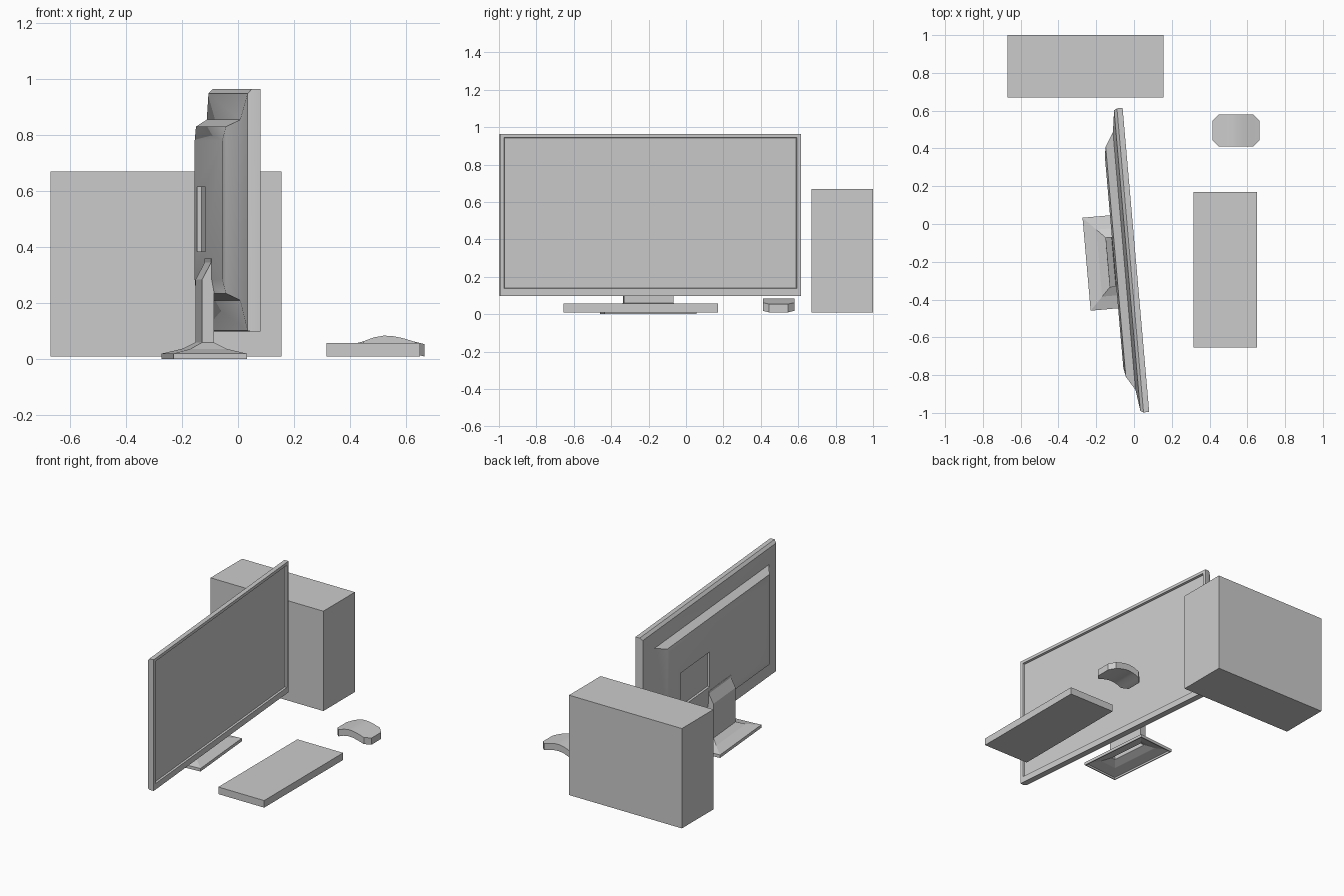
import bpy, bmesh, math

if "Cube" in bpy.data.objects:
    bpy.data.objects.remove(bpy.data.objects["Cube"])


def ring_x(x, y0, y1, z0, z1):
    return [(x, y0, z0), (x, y1, z0), (x, y1, z1), (x, y0, z1)]


def ring_z(z, x0, x1, half):
    return [(x0, -half, z), (x1, -half, z), (x1, half, z), (x0, half, z)]


def loft(name, rings, smooth=None):
    """Skin a row of rectangular rings and cap both ends."""
    bm = bmesh.new()
    loops = [[bm.verts.new(p) for p in r] for r in rings]
    for a, b in zip(loops, loops[1:]):
        for i in range(4):
            j = (i + 1) % 4
            bm.faces.new((a[i], a[j], b[j], b[i]))
    bm.faces.new(loops[0])
    bm.faces.new(loops[-1])
    bmesh.ops.recalc_face_normals(bm, faces=bm.faces[:])
    me = bpy.data.meshes.new(name)
    bm.to_mesh(me)
    bm.free()
    ob = bpy.data.objects.new(name, me)
    bpy.context.collection.objects.link(ob)
    if smooth:
        bpy.ops.object.select_all(action='DESELECT')
        ob.select_set(True)
        bpy.context.view_layer.objects.active = ob
        bpy.ops.object.shade_smooth_by_angle(angle=math.radians(smooth))
    return ob


def box(name, x0, x1, y0, y1, z0, z1):
    return loft(name, [ring_x(x, y0, y1, z0, z1) for x in (x0, x1)])


def turn(ob):
    """Place a screen part in the slightly rotated screen frame."""
    ob.location = (0.01, -0.19, 0)
    ob.rotation_euler.z = math.radians(5)


# computer case and keyboard
box("computer_case", -0.67, 0.155, 0.67, 1.0, 0.01, 0.67)
box("keyboard", 0.315, 0.65, -0.655, 0.17, 0.01, 0.057)

# arched mouse with clipped corners: x, half width, top height
mouse = [(0.415, 0.05, 0.055), (0.448, 0.084, 0.064), (0.485, 0.084, 0.078),
         (0.52, 0.084, 0.084), (0.55, 0.084, 0.083), (0.585, 0.084, 0.076),
         (0.632, 0.084, 0.062), (0.665, 0.05, 0.054)]
loft("mouse", [ring_x(x, 0.495 - h, 0.495 + h, t - 0.044, t) for x, h, t in mouse], 25)

# screen housing, front recess to back panel: depth, half width, bottom, top
housing = [(-0.012, 0.783, 0.141, 0.942), (0, 0.786, 0.138, 0.945),
           (0, 0.808, 0.098, 0.965), (-0.03, 0.808, 0.098, 0.965),
           (-0.046, 0.799, 0.102, 0.948), (-0.062, 0.685, 0.21, 0.855),
           (-0.107, 0.612, 0.235, 0.83), (-0.116, 0.563, 0.285, 0.78)]
screen = loft("screen", [ring_x(u, -h, h, b, t) for u, h, b, t in housing], 30)
turn(screen)

# sunken port panel on the back
cutter = box("port_cutter", -0.2, -0.1, 0.12, 0.47, 0.385, 0.615)
turn(cutter)
cutter.hide_render = True
cutter.hide_viewport = True
cut = screen.modifiers.new("port_panel", 'BOOLEAN')
cut.operation = 'DIFFERENCE'
cut.object = cutter
cut.solver = 'EXACT'
bpy.context.view_layer.objects.active = screen
screen.select_set(True)
bpy.ops.object.modifier_apply(modifier=cut.name)
bpy.data.objects.remove(cutter)

# stand: neck, flared foot, then hollow underside: height, back, front, half width
stand = [(0.36, -0.118, -0.108, 0.133), (0.345, -0.118, -0.108, 0.133),
         (0.285, -0.15, -0.108, 0.133), (0.06, -0.151, -0.108, 0.133),
         (0.037, -0.195, -0.067, 0.178), (0.02, -0.262, 0, 0.247),
         (0, -0.262, 0, 0.247), (0, -0.255, -0.007, 0.24),
         (0.012, -0.255, -0.007, 0.24), (0.028, -0.192, -0.07, 0.174),
         (0.05, -0.144, -0.115, 0.127), (0.2, -0.144, -0.115, 0.127)]
turn(loft("stand", [ring_z(*s) for s in stand]))
